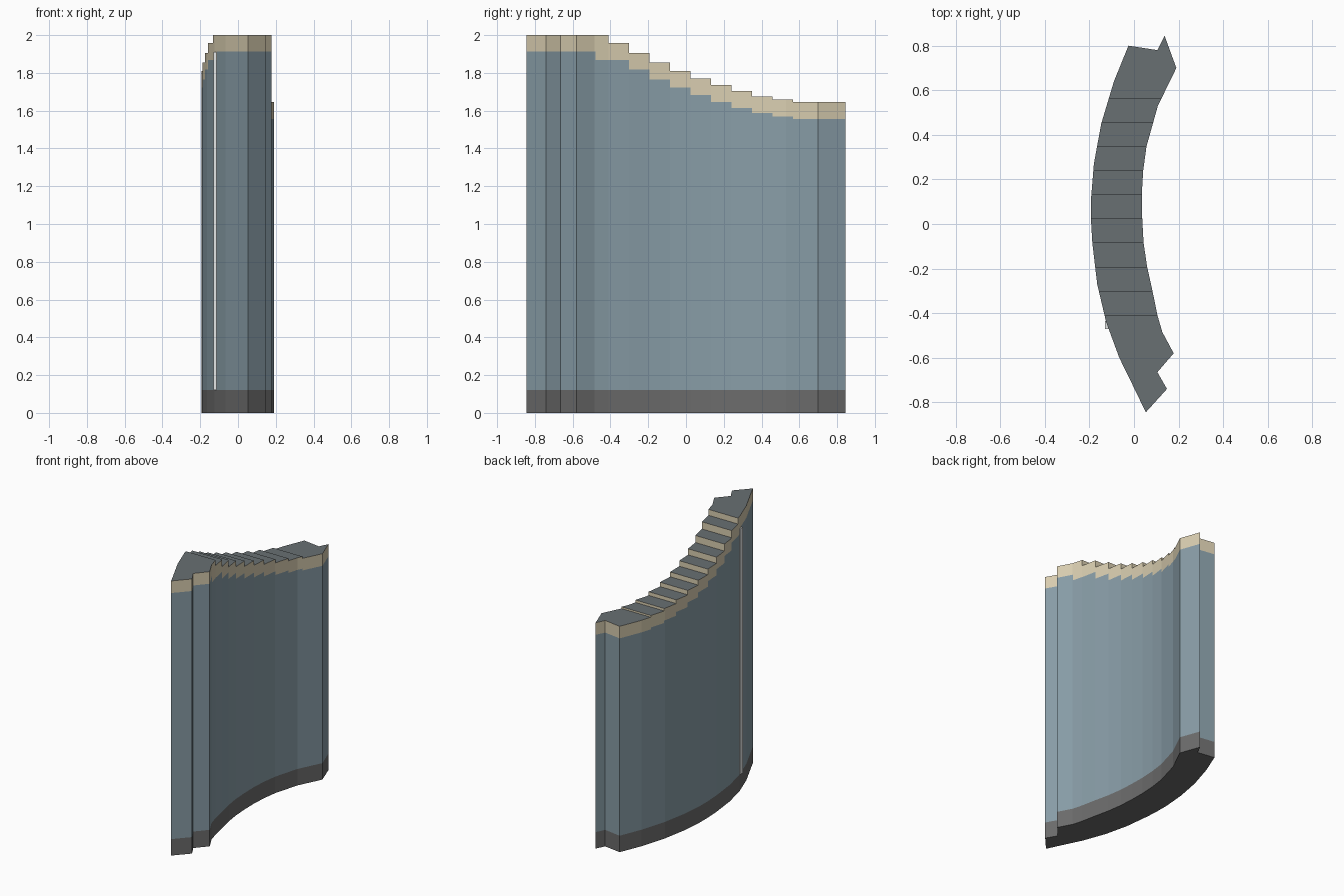
import bpy, bmesh

if "Cube" in bpy.data.objects:
    bpy.data.objects.remove(bpy.data.objects["Cube"])


def material(name, rgb):
    m = bpy.data.materials.new(name)
    m.diffuse_color = (*rgb, 1)
    m.use_nodes = True
    m.node_tree.nodes["Principled BSDF"].inputs["Base Color"].default_value = m.diffuse_color
    return m


blue = material("blue grey panel", (0.25, 0.34, 0.39))
cream = material("cream trim", (0.70, 0.62, 0.44))
dark = material("dark grey base", (0.15, 0.15, 0.15))
slate = material("slate top", (0.14, 0.16, 0.17))
light = material("pale strip", (0.80, 0.82, 0.82))

# Plan outline: outer curve, notched ends, inner curve
outer = [(-0.025, 0.80), (-0.09, 0.64), (-0.147, 0.45), (-0.18, 0.27),
         (-0.193, 0.11), (-0.193, 0.02), (-0.187, -0.085), (-0.165, -0.27),
         (-0.125, -0.44), (-0.066, -0.60), (0.0, -0.735)]
low_end = [(0.053, -0.845), (0.148, -0.74), (0.105, -0.665), (0.178, -0.58)]
inner = [(0.127, -0.485), (0.105, -0.409), (0.083, -0.301), (0.059, -0.193),
         (0.043, -0.085), (0.037, 0.024), (0.035, 0.132), (0.041, 0.238),
         (0.056, 0.348), (0.107, 0.53)]
high_end = [(0.19, 0.70), (0.137, 0.845), (0.105, 0.78)]
outline = outer + low_end + inner + high_end

# Stepped top: cut lines across the wall, and the heights between them
cuts = [-0.48] + [-0.409 + 0.1083 * i for i in range(10)]
tops = [2.0, 2.0, 1.957, 1.905, 1.854, 1.81, 1.77, 1.735, 1.703, 1.676, 1.658, 1.645]
TRIM = 0.088
BASE = 0.12


def strip(y):
    return sum(y > c for c in cuts)


def top(s):
    return tops[s]


def trim_low(s):
    return tops[max(s, 2) if s == 1 else s] - TRIM


# Flat plan, sliced into strips
plan = bmesh.new()
plan.faces.new([plan.verts.new((x, y, 0)) for x, y in outline])
for c in cuts:
    bmesh.ops.bisect_plane(plan, geom=plan.verts[:] + plan.edges[:] + plan.faces[:],
                           plane_co=(0, c, 0), plane_no=(0, 1, 0))


def face_strip(f):
    ys = [v.co.y for v in f.verts]
    return strip((min(ys) + max(ys)) / 2)


def layer(name, low, high, mats, floor=False, roof=False):
    """Shell of the plan between two height rules; mats = side, cap."""
    bm = bmesh.new()

    def add(points, mat):
        bm.faces.new([bm.verts.new(p) for p in points]).material_index = mat

    def wall(a, b, z0, z1):
        add([(a.x, a.y, z0), (b.x, b.y, z0), (b.x, b.y, z1), (a.x, a.y, z1)], 0)

    for f in plan.faces:
        s = face_strip(f)
        flip = -1 if f.normal.z < 0 else 1
        for lp in f.loops:
            a, b = lp.vert.co, lp.link_loop_next.vert.co
            if flip < 0:
                a, b = b, a
            others = [g for g in lp.edge.link_faces if g != f]
            if not others:
                wall(a, b, low(s), high(s))
            elif roof and high(face_strip(others[0])) < high(s):
                wall(a, b, high(face_strip(others[0])), high(s))   # step riser
        pts = [v.co for v in f.verts][::flip]
        if roof:
            add([(p.x, p.y, high(s)) for p in pts], 1)
        if floor:
            add([(p.x, p.y, low(s)) for p in pts[::-1]], 0)
    bmesh.ops.remove_doubles(bm, verts=bm.verts[:], dist=1e-5)
    me = bpy.data.meshes.new(name)
    bm.to_mesh(me)
    bm.free()
    for m in mats:
        me.materials.append(m)
    ob = bpy.data.objects.new(name, me)
    bpy.context.collection.objects.link(ob)
    return ob


plan.normal_update()
layer("base_band", lambda s: 0.0, lambda s: BASE, [dark], floor=True)
layer("curved_wall", lambda s: BASE, trim_low, [blue])
layer("stepped_trim", trim_low, top, [cream, slate], roof=True)
plan.free()

# Slim upright strip on the outer side
bpy.ops.mesh.primitive_cube_add(size=1, location=(-0.12, -0.4525, (BASE + 1.91) / 2))
rib = bpy.context.object
rib.name = "outer_strip"
rib.scale = (0.02, 0.035, 1.91 - BASE)
rib.data.materials.append(light)
